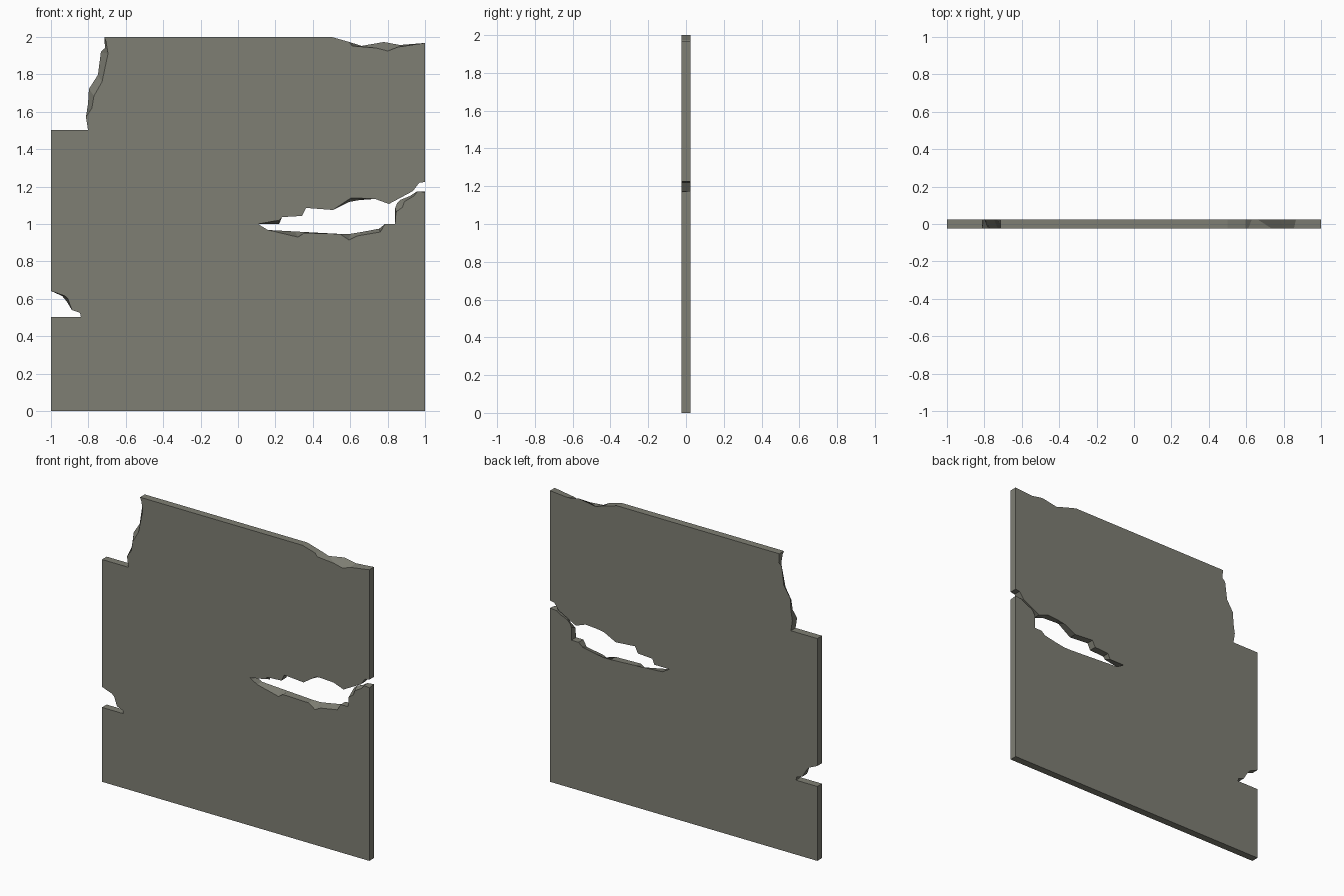
import bpy
import bmesh

HALF = 0.025  # half the panel thickness

# Each point is (x, z) on the front; an optional second pair places it on the back.
base = [(-1, 0), (1, 0)]

# long crack entering from the right edge: lower lip, tip, upper lip
crack_lower = [
    (1, 1.17, 1, 1.175), (.96, 1.175, .95, 1.17), (.94, 1.15, .92, 1.15),
    (.89, 1.12, .87, 1.13), (.88, 1.09, .85, 1.11), (.845, 1.065, .84, 1.085),
    (.84, 1.0), (.786, 1.0), (.76, .957, .755, .975), (.636, .936, .66, .957),
    (.594, .914, .60, .947), (.545, .947), (.353, .952, .358, .957),
    (.32, .93, .305, .96), (.16, .968), (.107, 1.0)]
crack_upper = [
    (.22, 1.02, .22, 1.0), (.235, 1.037), (.342, 1.043), (.364, 1.086),
    (.508, 1.075), (.604, 1.139, .594, 1.118), (.64, 1.139, .65, 1.128),
    (.733, 1.134), (.807, 1.107), (.935, 1.176), (.968, 1.22), (1, 1.225)]

# chipped top right corner
top_chip = [
    (1, 1.968), (.855, 1.946, .866, 1.957), (.80, 1.925, .78, 1.973),
    (.738, 1.941, .66, 1.952), (.61, 1.952, .63, 1.962), (.595, 1.973), (.50, 2.0)]

# broken top left corner
corner_break = [
    (-.715, 2.0), (-.705, 1.973, -.711, 1.941), (-.695, 1.91, -.733, 1.92),
    (-.727, 1.76, -.749, 1.797), (-.77, 1.685, -.797, 1.722),
    (-.781, 1.62, -.802, 1.642), (-.813, 1.572), (-.802, 1.503), (-1, 1.503)]

# small notch in the left edge
left_notch = [
    (-1, .642), (-.925, .615, -.94, .615), (-.909, .60, -.915, .585),
    (-.888, .54), (-.845, .525), (-.84, .503), (-1, .503)]

outline = base + crack_lower + crack_upper + top_chip + corner_break + left_notch

# panel: front and back outlines bridged by the broken edge faces
bm = bmesh.new()
front = [bm.verts.new((p[0], -HALF, p[1])) for p in outline]
back = [bm.verts.new((p[-2], HALF, p[-1])) for p in outline]
bm.faces.new(front)
bm.faces.new(back[::-1])
for i in range(len(outline)):
    j = (i + 1) % len(outline)
    bm.faces.new((front[j], front[i], back[i], back[j]))
bmesh.ops.recalc_face_normals(bm, faces=bm.faces[:])

mesh = bpy.data.meshes.new("broken_wall_panel")
bm.to_mesh(mesh)
bm.free()

mat = bpy.data.materials.new("olive grey concrete")
mat.diffuse_color = (0.212, 0.212, 0.175, 1)
mesh.materials.append(mat)
panel = bpy.data.objects.new("broken_wall_panel", mesh)
bpy.context.collection.objects.link(panel)
